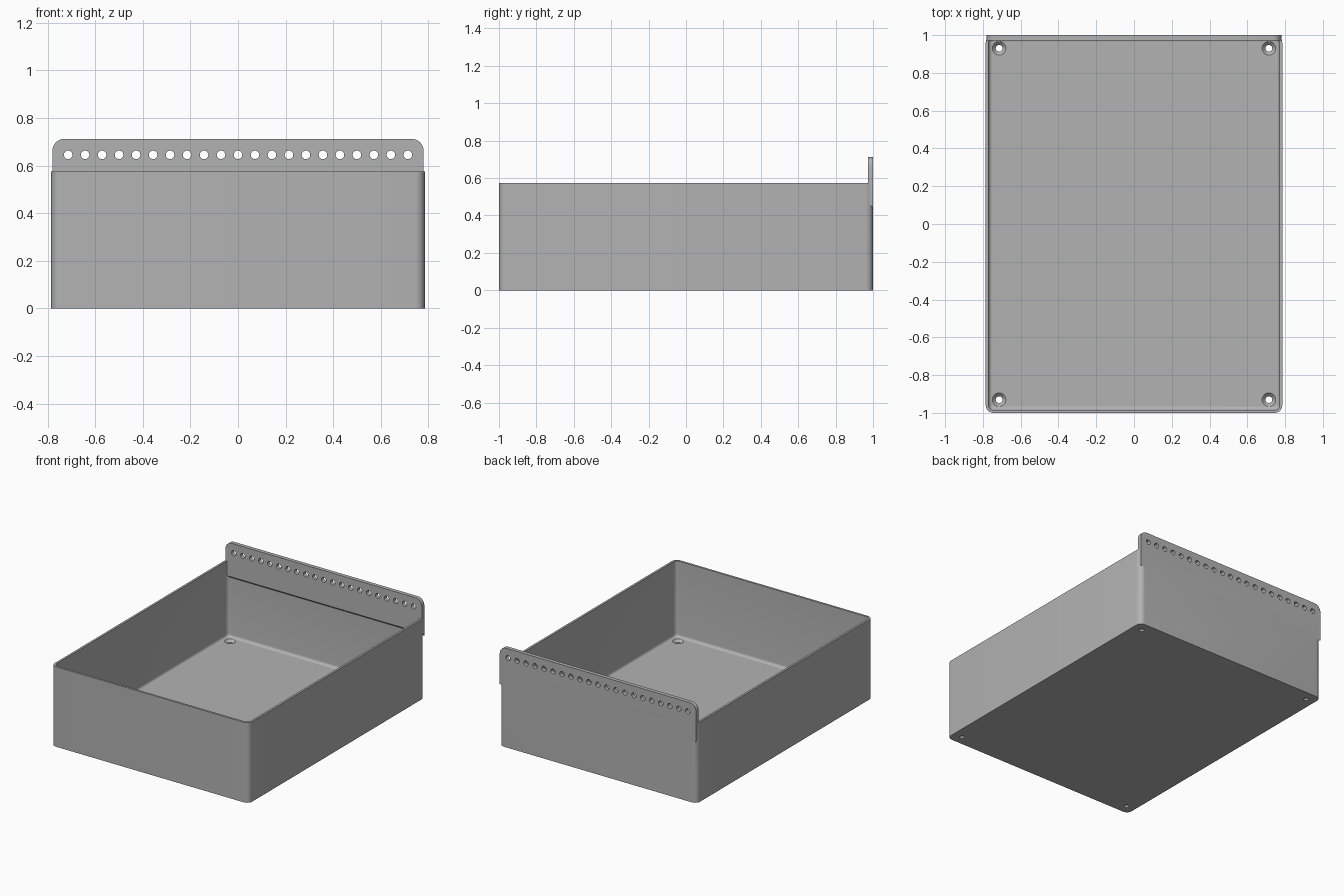
import bpy, bmesh, math

if "Cube" in bpy.data.objects:
    bpy.data.objects.remove(bpy.data.objects["Cube"])

W, L, H = 0.785, 1.0, 0.575        # half width, half length, wall height
WALL, FLOOR, R, FILLET = 0.015, 0.03, 0.04, 0.02

grey = bpy.data.materials.new("grey plastic")
grey.diffuse_color = (0.45, 0.45, 0.45, 1)
grey.use_nodes = True
grey.node_tree.nodes["Principled BSDF"].inputs["Base Color"].default_value = grey.diffuse_color


def make(name, bm):
    bmesh.ops.recalc_face_normals(bm, faces=bm.faces)
    me = bpy.data.meshes.new(name)
    bm.to_mesh(me)
    bm.free()
    me.materials.append(grey)
    ob = bpy.data.objects.new(name, me)
    bpy.context.collection.objects.link(ob)
    return ob


def stack(bm, rings):
    """Skin a list of equal-length point rings and cap both ends."""
    loops = [[bm.verts.new(p) for p in r] for r in rings]
    for a, b in zip(loops, loops[1:]):
        for i in range(len(a)):
            j = (i + 1) % len(a)
            bm.faces.new((a[i], a[j], b[j], b[i]))
    bm.faces.new(loops[0])
    bm.faces.new(loops[-1])


def rounded(inset, z, n=8):
    """Rounded rectangle inset from the outer wall."""
    r, pts = R - inset, []
    for q, (sx, sy) in enumerate(((1, 1), (-1, 1), (-1, -1), (1, -1))):
        for i in range(n + 1):
            a = math.pi / 2 * (q + i / n)
            pts.append((sx * (W - R) + r * math.cos(a), sy * (L - R) + r * math.sin(a), z))
    return pts


def circle(c, r, axis, n=24):
    t = [2 * math.pi * i / n for i in range(n)]
    if axis == 'z':
        return [(c[0] + r * math.cos(a), c[1] + r * math.sin(a), c[2]) for a in t]
    return [(c[0] + r * math.cos(a), c[1], c[2] + r * math.sin(a)) for a in t]


def combine(ob, other, op):
    m = ob.modifiers.new(op.lower(), 'BOOLEAN')
    m.operation, m.object, m.solver = op, other, 'EXACT'
    bpy.context.view_layer.objects.active = ob
    bpy.ops.object.modifier_apply(modifier=m.name)
    bpy.data.objects.remove(other)


# open box: outer wall, rim, inner wall, filleted floor edge
bm = bmesh.new()
rings = [rounded(0, 0), rounded(0, H), rounded(WALL, H)]
for i in range(7):
    a = math.pi / 2 * i / 6
    rings.append(rounded(WALL + FILLET * (1 - math.cos(a)),
                         FLOOR + FILLET * (1 - math.sin(a))))
stack(bm, rings)
box = make("drawer_box", bm)

# hanging rail on the back: rounded top corners, underside sloped at 45 degrees
bm = bmesh.new()
PW, TOP, PR, Y0 = 0.78, 0.712, 0.05, 0.972
outline = []
for sx, a0 in ((1, 0), (-1, 90)):
    for i in range(9):
        a = math.radians(a0 + 90 * i / 8)
        outline.append((sx * (PW - PR) + PR * math.cos(a), TOP - PR + PR * math.sin(a)))
outline += [(-PW, None), (PW, None)]
stack(bm, [[(x, y, low if z is None else z) for x, z in outline]
           for y, low in ((Y0, 0.47), (L, 0.442))])
rail = make("hanging_rail", bm)
combine(box, rail, 'UNION')

# row of rail holes
bm = bmesh.new()
for i in range(21):
    x = (i - 10) * 0.0714
    stack(bm, [circle((x, y, 0.645), 0.018, 'y') for y in (0.9, 1.1)])
combine(box, make("rail_holes", bm), 'DIFFERENCE')

# countersunk screw holes in the floor corners
bm = bmesh.new()
for x in (-0.714, 0.714):
    for y in (-0.93, 0.93):
        stack(bm, [circle((x, y, z), r, 'z') for z, r in
                   ((-0.1, 0.018), (0.012, 0.018), (FLOOR, 0.036), (0.05, 0.036))])
combine(box, make("screw_holes", bm), 'DIFFERENCE')

# smooth rounded corners, crisp edges
bpy.ops.object.select_all(action='DESELECT')
box.select_set(True)
bpy.context.view_layer.objects.active = box
bpy.ops.object.shade_smooth_by_angle(angle=math.radians(30))
